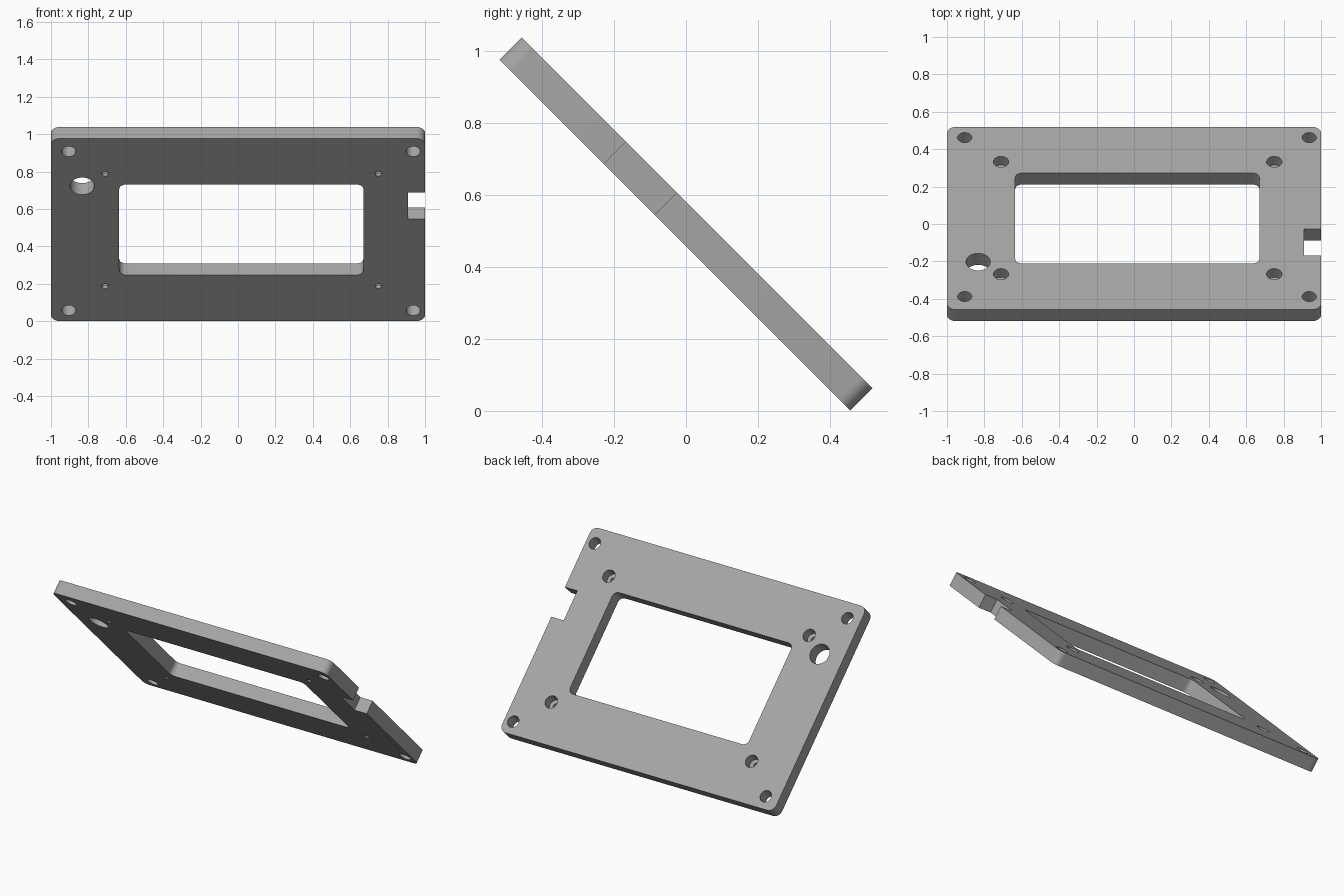
import bpy, bmesh, math
from mathutils import Matrix

if "Cube" in bpy.data.objects:
    bpy.data.objects.remove(bpy.data.objects["Cube"])

T = 0.087                      # plate thickness
TILT = Matrix.Translation((0, 0, 0.52)) @ Matrix.Rotation(math.radians(-45), 4, 'X')

grey = bpy.data.materials.new("plain_grey")
grey.diffuse_color = (0.38, 0.38, 0.38, 1)
grey.use_nodes = True
grey.node_tree.nodes["Principled BSDF"].inputs["Base Color"].default_value = grey.diffuse_color


def prism(name, outline, z0, z1):
    """Extrude a closed 2D outline from z0 to z1."""
    bm = bmesh.new()
    face = bm.faces.new([bm.verts.new((x, y, z0)) for x, y in outline])
    ext = bmesh.ops.extrude_face_region(bm, geom=[face])
    verts = [v for v in ext["geom"] if isinstance(v, bmesh.types.BMVert)]
    bmesh.ops.translate(bm, verts=verts, vec=(0, 0, z1 - z0))
    bmesh.ops.recalc_face_normals(bm, faces=bm.faces)
    me = bpy.data.meshes.new(name)
    bm.to_mesh(me)
    bm.free()
    me.materials.append(grey)
    ob = bpy.data.objects.new(name, me)
    bpy.context.collection.objects.link(ob)
    return ob


def round_rect(x0, x1, y0, y1, r, n=8):
    pts = []
    corners = [(x1 - r, y1 - r), (x0 + r, y1 - r), (x0 + r, y0 + r), (x1 - r, y0 + r)]
    for q, (cx, cy) in enumerate(corners):
        for i in range(n + 1):
            a = math.pi / 2 * (q + i / n)
            pts.append((cx + r * math.cos(a), cy + r * math.sin(a)))
    return pts


def circle(x, y, r, n=32):
    return [(x + r * math.cos(2 * math.pi * i / n), y + r * math.sin(2 * math.pi * i / n))
            for i in range(n)]


# Rounded plate, modelled flat
plate = prism("mounting_plate", round_rect(-1, 1, -0.69, 0.69, 0.045), -T / 2, T / 2)

# Cutters: window, side notch, cable hole
cutters = [
    prism("window_cutter", round_rect(-0.635, 0.67, -0.342, 0.342, 0.035), -0.2, 0.2),
    prism("notch_cutter", [(0.91, -0.28), (1.1, -0.28), (1.1, -0.08), (0.91, -0.08)], -0.2, 0.2),
    prism("cable_hole_cutter", circle(-0.833, -0.33, 0.065), -0.2, 0.2),
]
# Corner holes
for x in (-0.905, 0.937):
    for y in (-0.592, 0.61):
        cutters.append(prism("corner_hole_cutter", circle(x, y, 0.038), -0.2, 0.2))
# Counterbored screw holes, wide on the upper face
for x in (-0.711, 0.75):
    for y in (-0.422, 0.427):
        cutters.append(prism("screw_hole_cutter", circle(x, y, 0.017), -0.2, 0.2))
        cutters.append(prism("counterbore_cutter", circle(x, y, 0.041), T / 2 - 0.065, 0.2))

for c in cutters:
    mod = plate.modifiers.new(c.name, 'BOOLEAN')
    mod.operation = 'DIFFERENCE'
    mod.solver = 'EXACT'
    mod.object = c

# Bake the cuts, remove the cutters, then tilt the plate
deps = bpy.context.evaluated_depsgraph_get()
result = bpy.data.meshes.new_from_object(plate.evaluated_get(deps))
plate.modifiers.clear()
plate.data = result
for c in cutters:
    bpy.data.objects.remove(c)
plate.data.transform(TILT)
plate.data.materials.clear()
plate.data.materials.append(grey)

bpy.context.view_layer.objects.active = plate
plate.select_set(True)
bpy.ops.object.shade_smooth_by_angle(angle=math.radians(30))
